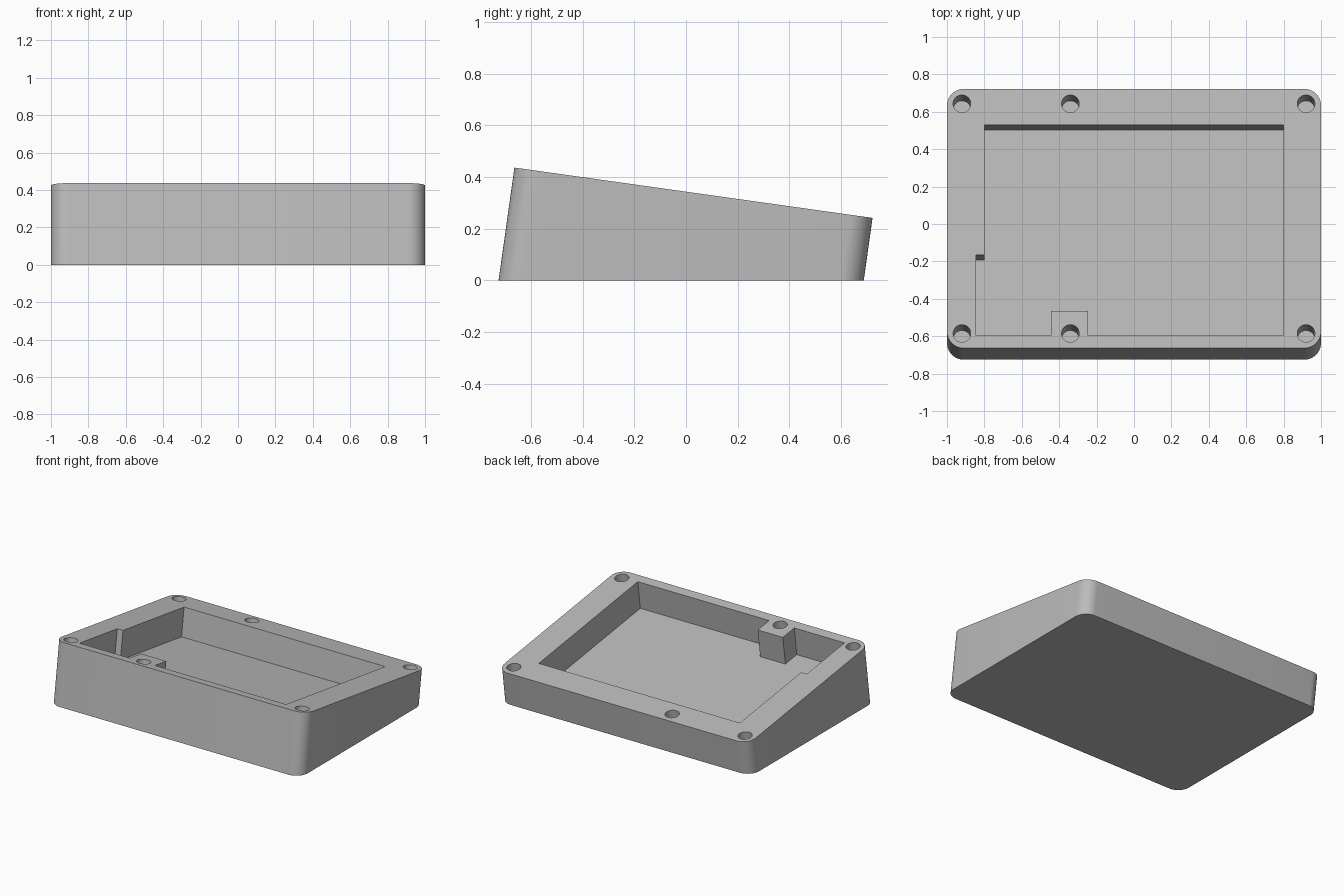
import bpy, bmesh, math
from mathutils import Vector

cube = bpy.data.objects.get("Cube")
if cube:
    bpy.data.objects.remove(cube, do_unlink=True)

# Tilted frame: origin at the centre of the sloping top face
TILT = math.radians(8)
ORIGIN = Vector((0, 0.029, 0.339))
ALONG = Vector((0, math.cos(TILT), -math.sin(TILT)))
NORMAL = Vector((0, math.sin(TILT), math.cos(TILT)))
HALF_X, HALF_V, CORNER = 1.0, 0.70, 0.09
POCKET_DEPTH, HOLE_DEPTH, HOLE_RADIUS = 0.205, 0.22, 0.047

grey = bpy.data.materials.new("light grey plastic")
grey.use_nodes = True
colour = (0.5, 0.5, 0.5, 1)
grey.diffuse_color = colour
grey.node_tree.nodes["Principled BSDF"].inputs["Base Color"].default_value = colour


def place(x, v, w=0.0):
    return ORIGIN + Vector((x, 0, 0)) + ALONG * v + NORMAL * w


def prism(name, outline, low, high):
    """Closed prism; low=None runs the walls down to the ground plane."""
    bm = bmesh.new()
    top = [bm.verts.new(place(x, v, high)) for x, v in outline]
    bottom = []
    for (x, v), t in zip(outline, top):
        p = place(x, v, low) if low is not None else t.co - NORMAL * (t.co.z / NORMAL.z)
        bottom.append(bm.verts.new(p))
    bm.faces.new(top)
    bm.faces.new(bottom[::-1])
    n = len(top)
    for i in range(n):
        j = (i + 1) % n
        bm.faces.new((top[i], bottom[i], bottom[j], top[j]))
    bmesh.ops.recalc_face_normals(bm, faces=bm.faces)
    mesh = bpy.data.meshes.new(name)
    bm.to_mesh(mesh)
    bm.free()
    mesh.materials.append(grey)
    ob = bpy.data.objects.new(name, mesh)
    bpy.context.collection.objects.link(ob)
    return ob


def arc(cx, cv, r, start, sweep, steps):
    return [(cx + r * math.cos(start + sweep * i / steps),
             cv + r * math.sin(start + sweep * i / steps)) for i in range(steps + 1)]


# Wedge body with rounded vertical corners
outline = []
for k, (sx, sv) in enumerate(((1, 1), (-1, 1), (-1, -1), (1, -1))):
    outline += arc(sx * (HALF_X - CORNER), sv * (HALF_V - CORNER), CORNER,
                   k * math.pi / 2, math.pi / 2, 10)
body = prism("case_body", outline, None, 0)

# Pocket with a side notch and a screw boss left standing
pocket = [(0.80, 0.506), (-0.80, 0.506), (-0.80, -0.196), (-0.845, -0.196),
          (-0.845, -0.63), (-0.445, -0.63), (-0.445, -0.499), (-0.245, -0.499),
          (-0.245, -0.63), (0.80, -0.63)]
cutters = [prism("pocket_cutter", pocket, -POCKET_DEPTH, 0.1)]

# Blind screw holes
for x in (-0.92, -0.34, 0.92):
    for v in (-0.62, 0.62):
        ring = arc(x, v, HOLE_RADIUS, 0, 2 * math.pi, 32)[:-1]
        cutters.append(prism("screw_hole_cutter", ring, -HOLE_DEPTH, 0.1))

bpy.context.view_layer.objects.active = body
for cutter in cutters:
    cutter.hide_render = True
    mod = body.modifiers.new("cut", 'BOOLEAN')
    mod.operation = 'DIFFERENCE'
    mod.solver = 'EXACT'
    mod.object = cutter
    bpy.ops.object.modifier_apply(modifier=mod.name)
    bpy.data.objects.remove(cutter, do_unlink=True)

# Smooth rounded corners and hole walls, crisp edges elsewhere
bpy.ops.object.select_all(action='DESELECT')
body.select_set(True)
bpy.ops.object.shade_smooth_by_angle(angle=math.radians(30))
